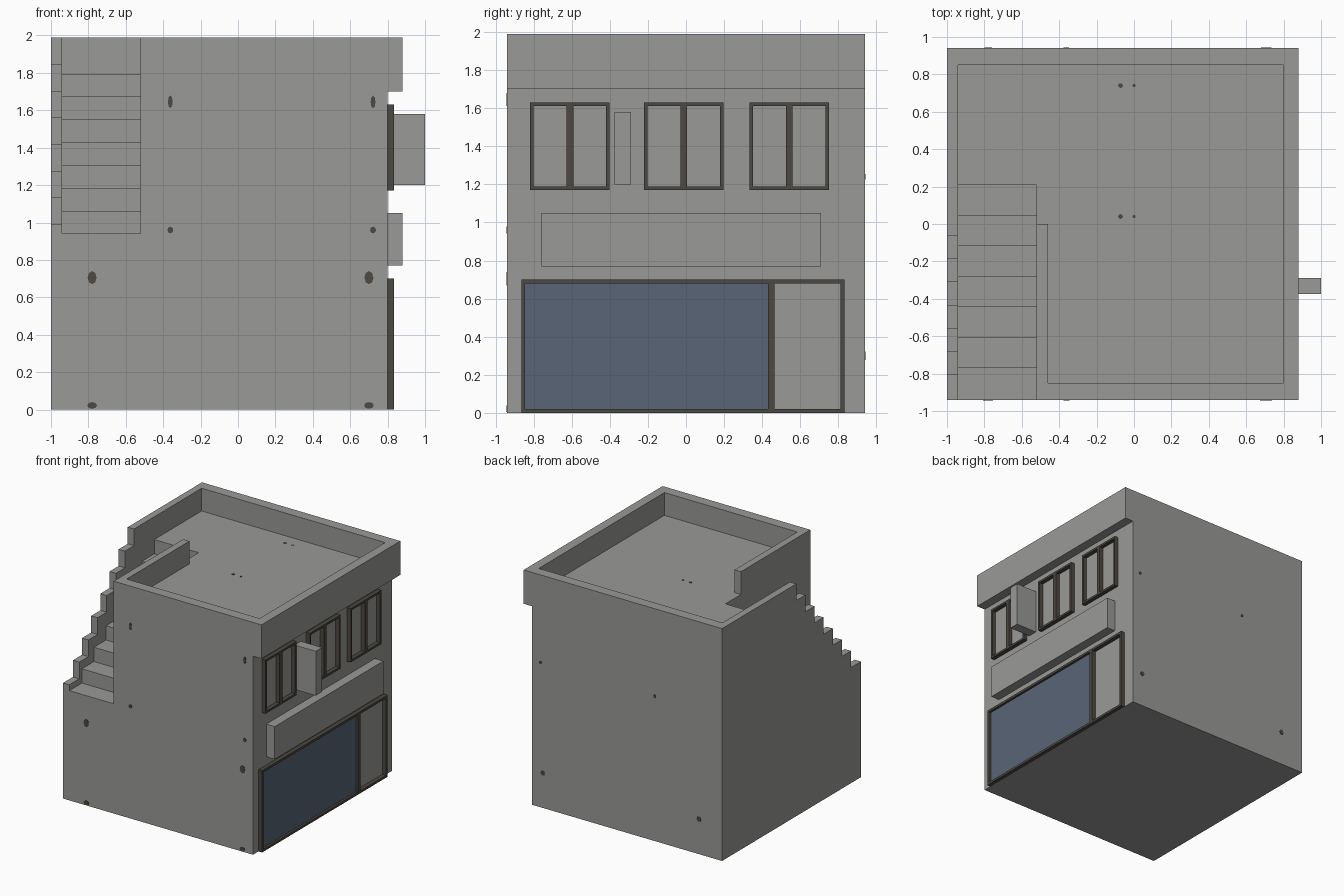
import bpy, bmesh, math

if "Cube" in bpy.data.objects:
    bpy.data.objects.remove(bpy.data.objects["Cube"])


def material(name, rgb):
    m = bpy.data.materials.new(name)
    m.diffuse_color = (*rgb, 1)
    m.use_nodes = True
    m.node_tree.nodes["Principled BSDF"].inputs["Base Color"].default_value = m.diffuse_color
    return m


CONCRETE = material("concrete grey", (0.32, 0.32, 0.31))
FRAME = material("dark frame", (0.075, 0.066, 0.054))
GLASS = material("blue glass", (0.10, 0.13, 0.18))


def finish(name, bm, mat):
    bmesh.ops.recalc_face_normals(bm, faces=bm.faces)
    me = bpy.data.meshes.new(name)
    bm.to_mesh(me)
    bm.free()
    me.materials.append(mat)
    ob = bpy.data.objects.new(name, me)
    bpy.context.collection.objects.link(ob)
    return ob


def add_prism(bm, pts, axis, lo, hi):
    """Extrude a 2D outline along an axis: x uses (y,z), y uses (x,z), z uses (x,y)."""
    def place(p, d):
        return {"x": (d, *p), "y": (p[0], d, p[1]), "z": (*p, d)}[axis]
    a = [bm.verts.new(place(p, lo)) for p in pts]
    b = [bm.verts.new(place(p, hi)) for p in pts]
    bm.faces.new(a)
    bm.faces.new(b[::-1])
    n = len(pts)
    for i in range(n):
        j = (i + 1) % n
        bm.faces.new((a[i], a[j], b[j], b[i]))


def prism(name, pts, axis, lo, hi, mat=CONCRETE):
    bm = bmesh.new()
    add_prism(bm, pts, axis, lo, hi)
    return finish(name, bm, mat)


def rect(a0, a1, b0, b1):
    return [(a0, b0), (a1, b0), (a1, b1), (a0, b1)]


def box(name, x, y, z, mat=CONCRETE):
    return prism(name, rect(*x, *y), "z", *z, mat)


def stepped(y0, z0, first, run, rise, count, y1):
    """Side outline (y,z) of a block whose top climbs in steps towards the back."""
    pts = [(y1, 0), (y0, 0), (y0, z0)]
    for i in range(count):
        y = first + i * run
        pts += [(y, z0 + i * rise), (y, z0 + (i + 1) * rise)]
    return pts + [(y1, z0 + count * rise)]


W, ROOF, TOP = 0.94, 1.795, 1.99

# Main body, staircase and stepped outer wall
box("main_body", (-0.52, 0.80), (-W, W), (0, ROOF))
prism("staircase", stepped(-W, 0.94, -0.77, 0.1633, (ROOF - 0.94) / 7, 7, W), "x", -0.94, -0.52)
prism("stair_outer_wall", stepped(-W, 0.99, -0.805, 0.1235, (TOP - 0.99) / 7, 7, W), "x", -1.0, -0.94)

# Roof parapet with the return wall beside the stairs, and its overhang
prism("roof_parapet", [(-0.52, -W), (0.88, -W), (0.88, W), (-0.94, W), (-0.94, 0.85), (0.80, 0.85),
                       (0.80, -0.85), (-0.46, -0.85), (-0.46, 0), (-0.52, 0)], "z", ROOF, TOP)
box("parapet_overhang", (0.80, 0.88), (-W, W), (1.70, ROOF))

# Sign boards on the street side
box("long_signboard", (0.80, 0.88), (-0.76, 0.71), (0.77, 1.05))
box("projecting_sign", (0.80, 1.0), (-0.375, -0.29), (1.20, 1.58))


def frame(name, y0, y1, z0, z1, bar, mid, mid_w):
    """Frame on the street wall with one upright divider."""
    bm = bmesh.new()
    for r in (rect(y0, y1, z0, z0 + bar), rect(y0, y1, z1 - bar, z1),
              rect(y0, y0 + bar, z0 + bar, z1 - bar), rect(y1 - bar, y1, z0 + bar, z1 - bar),
              rect(mid - mid_w / 2, mid + mid_w / 2, z0 + bar, z1 - bar)):
        add_prism(bm, r, "x", 0.80, 0.835)
    return finish(name, bm, FRAME)


# Upper windows
for i, y in enumerate((-0.61, -0.012, 0.542)):
    frame(f"window_frame_{i + 1}", y - 0.208, y + 0.208, 1.17, 1.63, 0.018, y, 0.036)

# Shop front with glass and door opening
frame("shop_frame", -0.865, 0.832, 0, 0.70, 0.02, 0.447, 0.034)
box("shop_glass", (0.80, 0.815), (-0.845, 0.43), (0.02, 0.68), GLASS)


# Small dark spots on the front, back and roof
def spots(name, axis, lo, hi, centres):
    bm = bmesh.new()
    for u, v, ru, rv in centres:
        pts = [(u + ru * math.cos(k * math.tau / 8), v + rv * math.sin(k * math.tau / 8)) for k in range(8)]
        add_prism(bm, pts, axis, lo, hi)
    return finish(name, bm, FRAME)


low, high = (-0.78, 0.70), (-0.362, 0.722)
spots("front_spots", "y", -W - 0.003, -W + 0.003,
      [(x, 0.705, 0.024, 0.035) for x in low] + [(x, 0.022, 0.026, 0.018) for x in low]
      + [(x, 1.645, 0.013, 0.034) for x in high] + [(x, 0.96, 0.016, 0.018) for x in high])
spots("back_spots", "y", W - 0.003, W + 0.003,
      [(x, 0.30, 0.02, 0.022) for x in low] + [(x, 1.24, 0.014, 0.014) for x in high])
spots("roof_spots", "z", ROOF - 0.003, ROOF + 0.003,
      [(x, y, r, r) for y in (0.04, 0.74) for x, r in ((-0.072, 0.013), (0.0, 0.009))])
